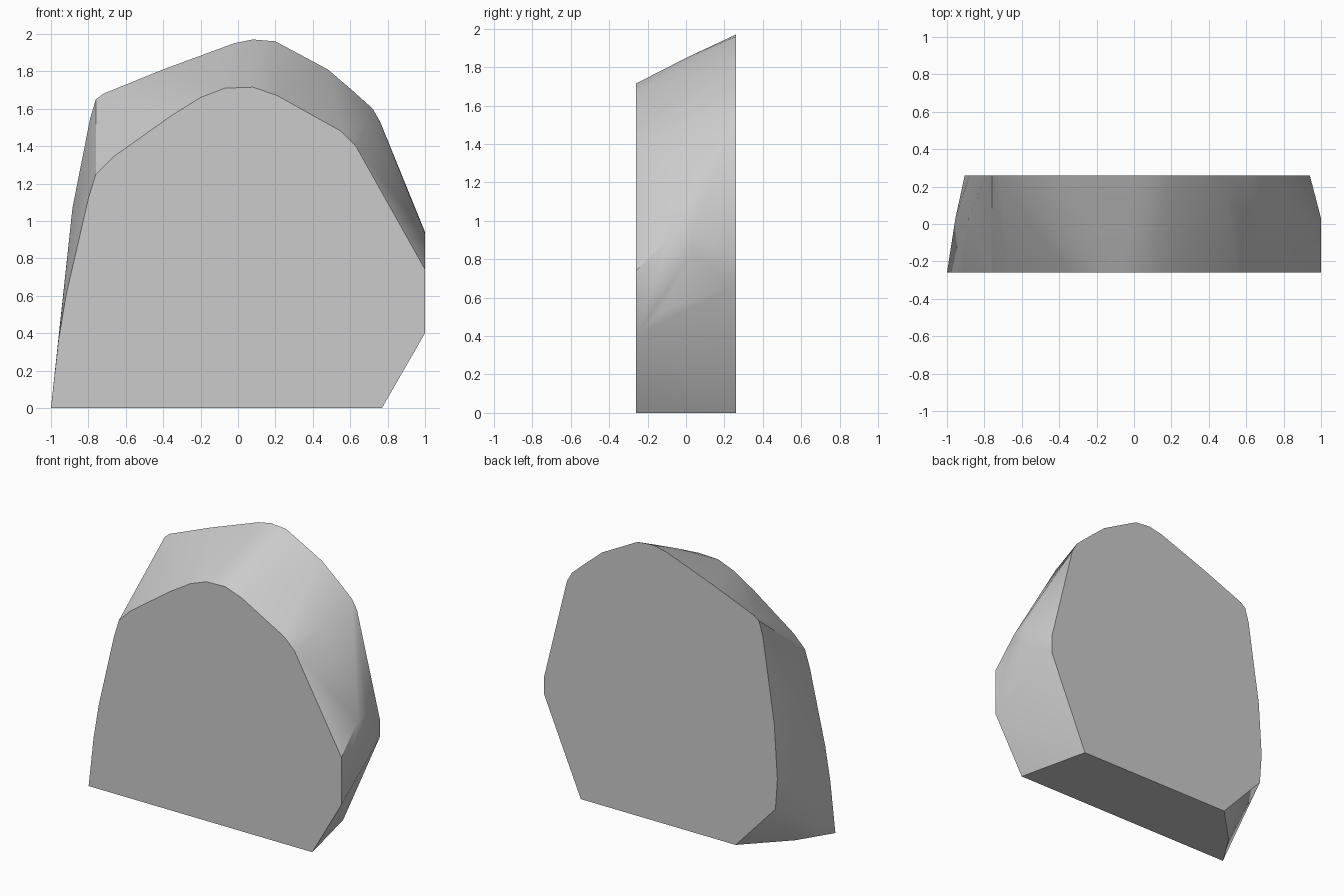
import bpy, bmesh
from math import radians

if "Cube" in bpy.data.objects:
    bpy.data.objects.remove(bpy.data.objects["Cube"])

HALF = 0.26

# Front outline (x, z)
front = [(-1, 0), (-0.96, 0.36), (-0.92, 0.6), (-0.8, 1.12), (-0.76, 1.25),
         (-0.67, 1.34), (-0.36, 1.56), (-0.2, 1.66), (-0.07, 1.71), (0.08, 1.715),
         (0.21, 1.67), (0.55, 1.48), (0.63, 1.4), (1, 0.74), (1, 0.4), (0.77, 0)]

# Back outline (x, z)
back = [(-0.575, 0), (-0.89, 0.34), (-0.905, 0.56), (-0.88, 0.95), (-0.79, 1.55),
        (-0.76, 1.65), (-0.72, 1.68), (-0.4, 1.81), (-0.02, 1.95), (0.08, 1.97),
        (0.2, 1.96), (0.48, 1.81), (0.62, 1.69), (0.72, 1.6), (0.76, 1.53),
        (0.94, 0.8), (0.94, 0.67), (0.65, 0)]

# Chipped points on the rim between the two flat faces
rim = [(1, -0.07, 0.93), (1, 0.03, 0.94), (1, 0.03, 0.83), (1, -0.13, 0.53),
       (0.62, -0.2, 1.465), (0.69, 0.0, 1.52), (-0.955, 0.03, 0.4),
       (-0.885, 0.03, 1.07), (-0.85, -0.02, 0), (0.08, 0.0, 1.848)]

# Stone slab: convex hull through outlines and rim
bm = bmesh.new()
points = [(x, -HALF, z) for x, z in front] + [(x, HALF, z) for x, z in back] + rim
for p in points:
    bm.verts.new(p)
hull = bmesh.ops.convex_hull(bm, input=bm.verts[:])
bmesh.ops.delete(bm, geom=[v for v in bm.verts if not v.link_faces], context='VERTS')
bmesh.ops.dissolve_limit(bm, angle_limit=radians(0.5), verts=bm.verts[:], edges=bm.edges[:])
bmesh.ops.recalc_face_normals(bm, faces=bm.faces[:])

mesh = bpy.data.meshes.new("stone_slab")
bm.to_mesh(mesh)
bm.free()
slab = bpy.data.objects.new("stone_slab", mesh)
bpy.context.collection.objects.link(slab)

# Soft shading on the rim, crisp edges at the flat faces
bpy.context.view_layer.objects.active = slab
slab.select_set(True)
bpy.ops.object.shade_smooth_by_angle(angle=radians(30))
